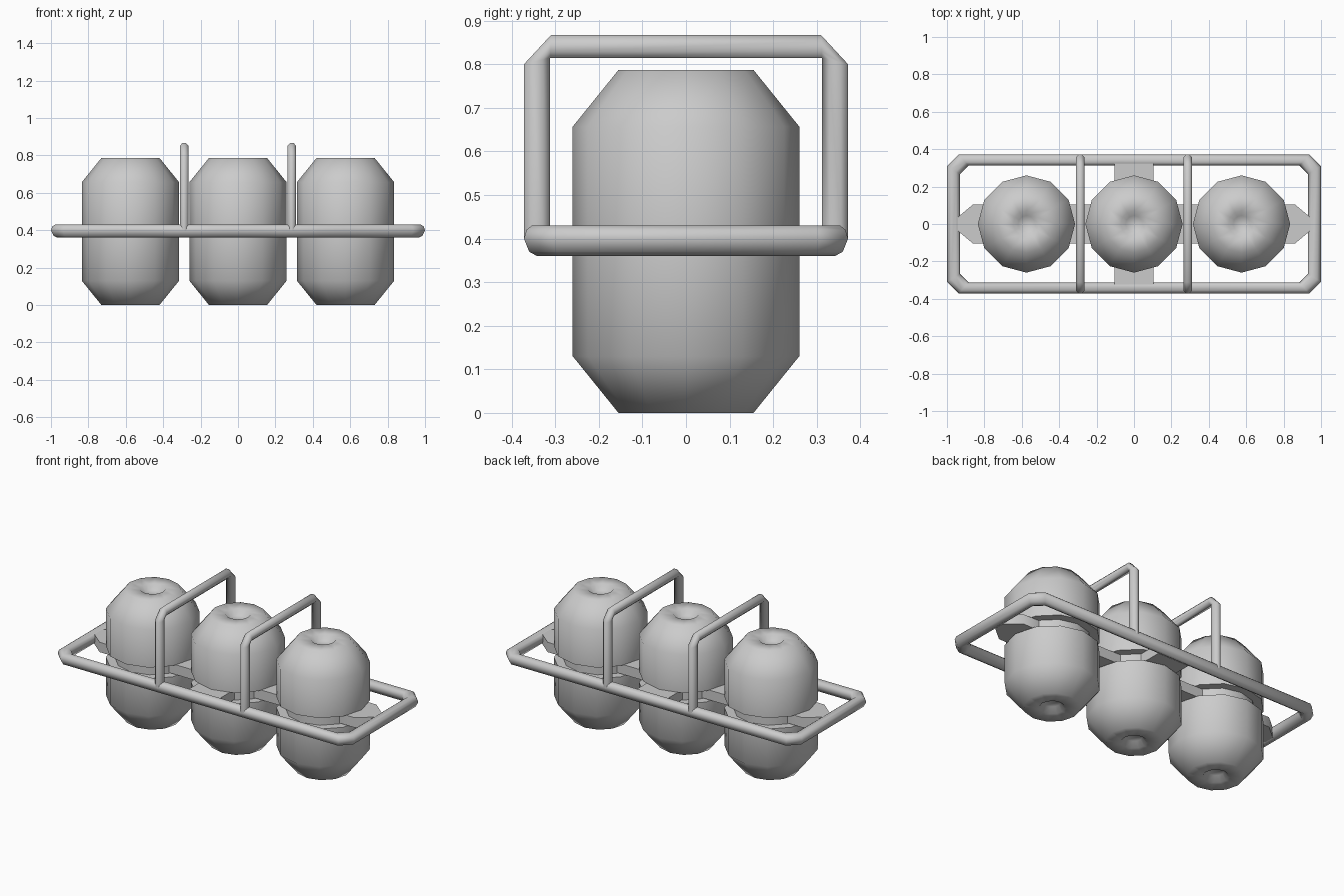
import bpy, bmesh, math

if "Cube" in bpy.data.objects:
    bpy.data.objects.remove(bpy.data.objects["Cube"])

SPACING = 0.575
Z0, Z1 = 0.36, 0.43          # height band of the carrier frame


def finish(name, bm, angle=60):
    bmesh.ops.remove_doubles(bm, verts=bm.verts, dist=0.0005)
    bmesh.ops.recalc_face_normals(bm, faces=bm.faces)
    me = bpy.data.meshes.new(name)
    bm.to_mesh(me)
    bm.free()
    me.shade_smooth()
    me.set_sharp_from_angle(angle=math.radians(angle))
    ob = bpy.data.objects.new(name, me)
    bpy.context.collection.objects.link(ob)
    return ob


def lathe(name, profile, sides, x):
    bm = bmesh.new()
    rings = []
    for r, z in profile:
        rings.append([bm.verts.new((x + r * math.cos(2 * math.pi * i / sides),
                                    r * math.sin(2 * math.pi * i / sides), z))
                      for i in range(sides)])
    for a, b in zip(rings, rings[1:]):
        for i in range(sides):
            j = (i + 1) % sides
            bm.faces.new((a[i], a[j], b[j], b[i]))
    bm.faces.new(rings[0])
    bm.faces.new(rings[-1])
    return finish(name, bm)


def bar(name, outer, inner, section, place, closed):
    """Sweep a section (u = outer to inner, w = sideways) between two outlines."""
    bm = bmesh.new()
    rings = []
    for (ox, oy), (ix, iy) in zip(outer, inner):
        rings.append([bm.verts.new(place(ox + (ix - ox) * u, oy + (iy - oy) * u, w))
                      for u, w in section])
    n, m = len(rings), len(section)
    for k in range(n if closed else n - 1):
        a, b = rings[k], rings[(k + 1) % n]
        for i in range(m):
            j = (i + 1) % m
            bm.faces.new((a[i], a[j], b[j], b[i]))
    if not closed:
        bm.faces.new(rings[0])
        bm.faces.new(rings[-1])
    return finish(name, bm, 65)


def plate(name, outline):
    bm = bmesh.new()
    face = bm.faces.new([bm.verts.new((x, y, Z0 + 0.005)) for x, y in outline])
    ext = bmesh.ops.extrude_face_region(bm, geom=[face])
    for v in ext["geom"]:
        if isinstance(v, bmesh.types.BMVert):
            v.co.z = Z1 - 0.005
    return finish(name, bm, 40)


# Canisters: bevelled drums with a waist groove and dimpled ends
half = [(0.045, 0.03), (0.07, 0.0), (0.155, 0.0), (0.26, 0.13), (0.26, Z0), (0.21, Z0)]
profile = half + [(r, 0.787 - z) for r, z in reversed(half)]
for k in (-1, 0, 1):
    lathe("canister", profile, 12, k * SPACING)


# Outer rail: rectangle with cut corners and a keel-shaped section
def corners(x, y, c):
    return [(-x, y - c), (-x + c, y), (x - c, y), (x, y - c),
            (x, -y + c), (x - c, -y), (-x + c, -y), (-x, -y + c)]


bar("outer_rail", corners(1.0, 0.372, 0.063), corners(0.93, 0.312, 0.045),
    [(0, 0.40), (0.1, 0.42), (0.3, Z1), (0.7, Z1), (0.9, 0.42), (1, 0.40), (0.8, 0.37),
     (0.5, Z0), (0.2, 0.37)], lambda x, y, w: (x, y, w), True)

# Carry handles: two hoops across the frame between the canisters
h_out = [(-0.372, 0.40), (-0.372, 0.80), (-0.31, 0.867)]
h_in = [(-0.312, 0.40), (-0.312, 0.815), (-0.312, 0.815)]
h_out += [(-y, z) for y, z in reversed(h_out)]
h_in += [(-y, z) for y, z in reversed(h_in)]
h_sec = [(0, -0.009), (0.28, -0.023), (0.72, -0.023), (1, -0.009),
         (1, 0.009), (0.72, 0.023), (0.28, 0.023), (0, 0.009)]
for s in (-1, 1):
    bar("handle", h_out, h_in, h_sec,
        lambda y, z, w, s=s: (s * SPACING / 2 + w, y, z), False)

# Struts joining the waists to each other and to the rail
h = 0.105
for s in (-1, 1):
    a, b = 0.18, SPACING - 0.18
    plate("link_strut", [(s * a, -h), (s * b, -h), (s * b, h), (s * a, h)])
    a, b, c = SPACING + 0.18, 0.86, 0.95
    plate("end_strut", [(s * a, -h), (s * b, -h), (s * c, -0.03),
                        (s * c, 0.03), (s * b, h), (s * a, h)])
    plate("side_strut", [(-h, s * 0.18), (h, s * 0.18), (h, s * 0.33), (-h, s * 0.33)])
